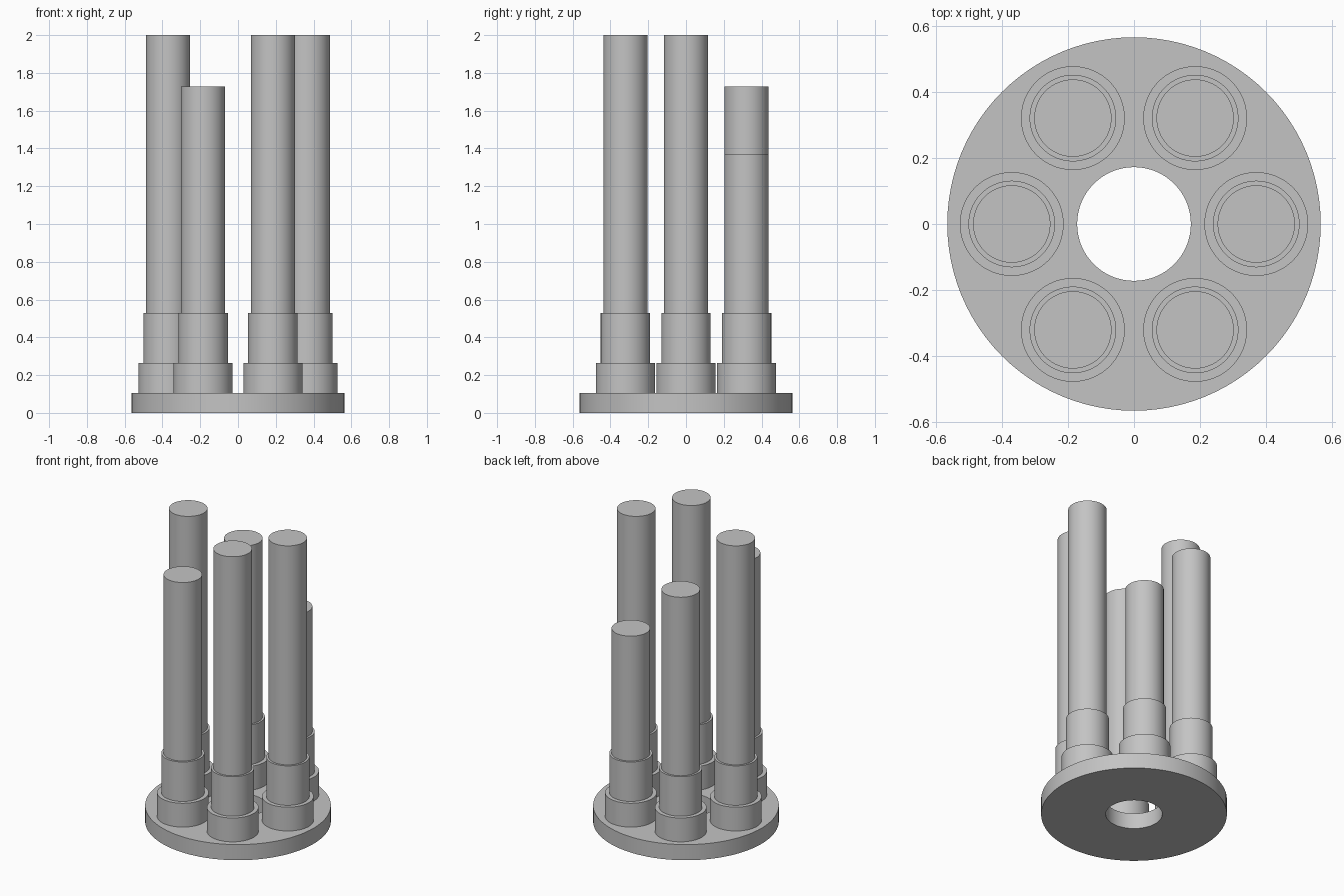
import bpy
from math import sin, cos, radians

cube = bpy.data.objects.get("Cube")
if cube:
    bpy.data.objects.remove(cube, do_unlink=True)

grey = bpy.data.materials.new("plain_grey")
grey.use_nodes = True
colour = (0.55, 0.55, 0.55, 1)
grey.diffuse_color = colour
grey.node_tree.nodes["Principled BSDF"].inputs["Base Color"].default_value = colour

SEGMENTS = 96


def lathe(name, profile, centre=(0, 0), closed=False):
    """Revolve (radius, height) points about a vertical axis at centre."""
    verts, rings, faces = [], [], []
    for r, z in profile:
        start = len(verts)
        count = SEGMENTS if r > 0 else 1
        for i in range(count):
            a = radians(360 * i / SEGMENTS)
            verts.append((r * cos(a), r * sin(a), z))
        rings.append([start + i % count for i in range(SEGMENTS)])
    pairs = list(zip(rings, rings[1:]))
    if closed:
        pairs.append((rings[-1], rings[0]))
    for low, high in pairs:
        for i in range(SEGMENTS):
            j = (i + 1) % SEGMENTS
            corners = dict.fromkeys((low[i], low[j], high[j], high[i]))
            faces.append(tuple(corners))
    mesh = bpy.data.meshes.new(name)
    mesh.from_pydata(verts, [], faces)
    mesh.materials.append(grey)
    obj = bpy.data.objects.new(name, mesh)
    obj.location = (*centre, 0)
    bpy.context.collection.objects.link(obj)
    bpy.ops.object.select_all(action="DESELECT")
    obj.select_set(True)
    bpy.context.view_layer.objects.active = obj
    bpy.ops.object.shade_smooth_by_angle(angle=radians(30))
    return obj


def cylinder(name, radius, bottom, top, centre):
    return lathe(name, [(0, bottom), (radius, bottom), (radius, top), (0, top)], centre)


# Round base plate with a central hole
PLATE_TOP, COLLAR_TOP, SLEEVE_TOP = 0.105, 0.265, 0.53
HOLE, RIM = 0.172, 0.565
lathe("base_plate", [(HOLE, 0), (RIM, 0), (RIM, PLATE_TOP), (HOLE, PLATE_TOP)], closed=True)

# Six stepped posts around the plate, counted from the left (+x) anticlockwise
rod_tops = [2.0, 1.368, 1.728, 2.0, 1.728, 2.0]
for n, rod_top in enumerate(rod_tops):
    angle = radians(60 * n)
    centre = (0.37 * cos(angle), 0.37 * sin(angle))
    cylinder(f"collar_{n + 1}", 0.157, PLATE_TOP, COLLAR_TOP, centre)
    cylinder(f"sleeve_{n + 1}", 0.131, COLLAR_TOP, SLEEVE_TOP, centre)
    cylinder(f"rod_{n + 1}", 0.117, SLEEVE_TOP, rod_top, centre)
